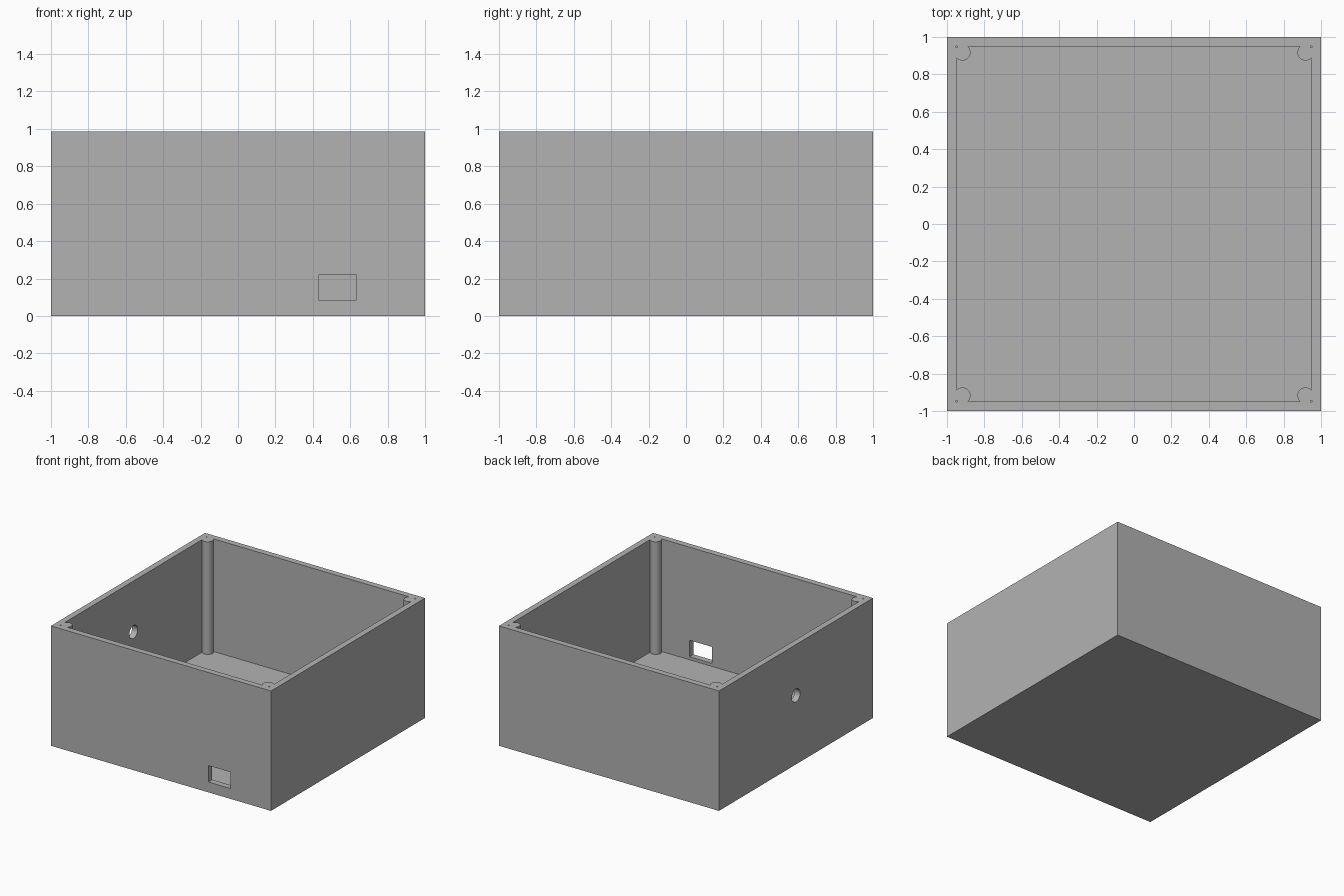
import bpy
import bmesh
from math import acos, cos, sin, pi, radians
from mathutils import Matrix, Vector

cube = bpy.data.objects.get("Cube")
if cube:
    bpy.data.objects.remove(cube, do_unlink=True)

HEIGHT = 0.985
FLOOR = 0.06
INNER = 0.95        # half width of the cavity
POST = 0.917        # post centre offset
POST_R = 0.043

grey = bpy.data.materials.new("plain_grey")
grey.use_nodes = True
colour = (0.448, 0.448, 0.448, 1)
grey.diffuse_color = colour
grey.node_tree.nodes["Principled BSDF"].inputs["Base Color"].default_value = colour


def finish(name, bm):
    bmesh.ops.recalc_face_normals(bm, faces=bm.faces)
    mesh = bpy.data.meshes.new(name)
    bm.to_mesh(mesh)
    bm.free()
    mesh.materials.append(grey)
    obj = bpy.data.objects.new(name, mesh)
    bpy.context.collection.objects.link(obj)
    return obj


def box(name, low, high):
    bm = bmesh.new()
    low, high = Vector(low), Vector(high)
    place = Matrix.Translation((low + high) / 2) @ Matrix.Diagonal((*(high - low), 1))
    bmesh.ops.create_cube(bm, size=1, matrix=place)
    return finish(name, bm)


def cylinder(name, centre, radius, depth, sides, turn=Matrix()):
    bm = bmesh.new()
    bmesh.ops.create_cone(bm, cap_ends=True, segments=sides, radius1=radius,
                          radius2=radius, depth=depth,
                          matrix=Matrix.Translation(centre) @ turn)
    return finish(name, bm)


def cavity_cutter():
    """Square outline whose corners wrap round the four screw posts."""
    bm = bmesh.new()
    steps = 28
    start = -acos((INNER - POST) / POST_R)
    end = -1.5 * pi - start
    verts = []
    for corner in range(4):
        spin = Matrix.Rotation(corner * pi / 2, 3, "Z")
        for i in range(steps + 1):
            a = start + (end - start) * i / steps
            point = Vector((POST + POST_R * cos(a), POST + POST_R * sin(a), FLOOR))
            verts.append(bm.verts.new(spin @ point))
    face = bm.faces.new(verts)
    top = bmesh.ops.extrude_face_region(bm, geom=[face])["geom"]
    moved = [v for v in top if isinstance(v, bmesh.types.BMVert)]
    bmesh.ops.translate(bm, verts=moved, vec=(0, 0, HEIGHT))
    return finish("cavity_cutter", bm)


# Outer shell
case = box("open_case", (-1, -1, 0), (1, 1, HEIGHT))

# Cavity, front port, side cable hole and screw pilot holes
cutters = [
    cavity_cutter(),
    box("port_cutter", (0.43, -1.1, 0.085), (0.633, -0.9, 0.22)),
    cylinder("cable_cutter", (-1, 0, 0.566), 0.053, 0.2, 48,
             Matrix.Rotation(pi / 2, 4, "Y")),
]
for sx in (-1, 1):
    for sy in (-1, 1):
        cutters.append(cylinder("pilot_cutter", (sx * 0.948, sy * 0.948, HEIGHT),
                                0.005, 0.3, 12))

bpy.ops.object.select_all(action="DESELECT")
bpy.context.view_layer.objects.active = case
case.select_set(True)
for cutter in cutters:
    cutter.hide_render = True
    mod = case.modifiers.new("cut", "BOOLEAN")
    mod.operation = "DIFFERENCE"
    mod.solver = "EXACT"
    mod.object = cutter
    bpy.ops.object.modifier_apply(modifier=mod.name)
    bpy.data.objects.remove(cutter, do_unlink=True)

bpy.ops.object.shade_smooth_by_angle(angle=radians(31))
